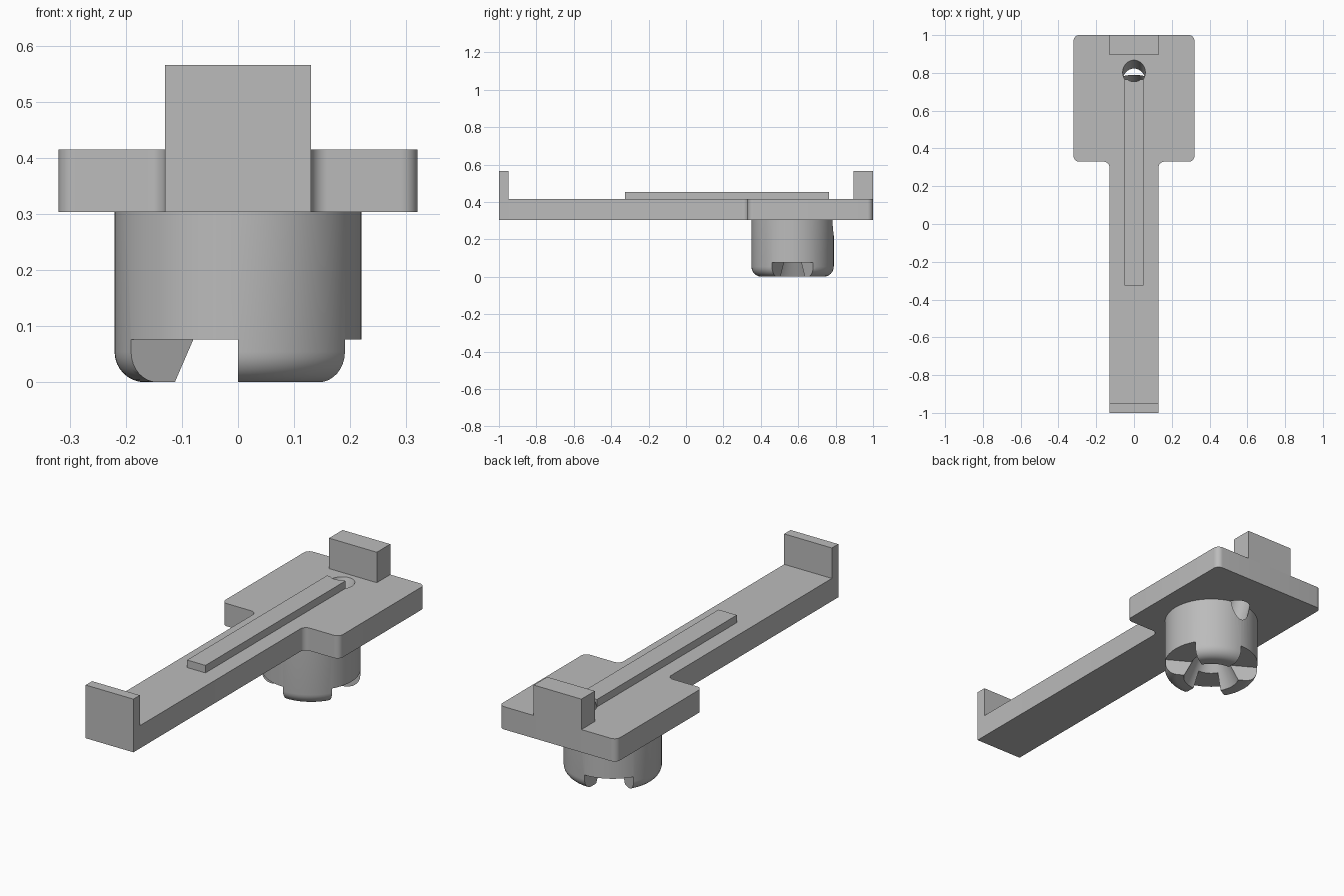
import bpy, bmesh, math
from mathutils import Vector, Matrix

if "Cube" in bpy.data.objects:
    bpy.data.objects.remove(bpy.data.objects["Cube"], do_unlink=True)

GREY = (0.5, 0.5, 0.5, 1)
grey = bpy.data.materials.new("plain_grey")
grey.use_nodes = True
grey.diffuse_color = GREY
grey.node_tree.nodes["Principled BSDF"].inputs["Base Color"].default_value = GREY

PLATE_Z, PLATE_TOP = 0.303, 0.415
KNOB_Y, KNOB_R, SLOT_Z = 0.57, 0.22, 0.076


def make_object(name, bm):
    bmesh.ops.recalc_face_normals(bm, faces=bm.faces[:])
    mesh = bpy.data.meshes.new(name)
    bm.to_mesh(mesh)
    bm.free()
    mesh.materials.append(grey)
    obj = bpy.data.objects.new(name, mesh)
    bpy.context.collection.objects.link(obj)
    return obj


def prism(name, outline, z0, z1):
    bm = bmesh.new()
    face = bm.faces.new([bm.verts.new((x, y, z0)) for x, y in outline])
    side = bmesh.ops.extrude_face_region(bm, geom=[face])["geom"]
    top = [v for v in side if isinstance(v, bmesh.types.BMVert)]
    bmesh.ops.translate(bm, verts=top, vec=(0, 0, z1 - z0))
    return make_object(name, bm)


def block(name, half_x, y0, y1, z0, z1):
    return prism(name, [(-half_x, y0), (half_x, y0), (half_x, y1), (-half_x, y1)], z0, z1)


def arc(cx, cy, r, start, end, steps=8):
    angles = [math.radians(start + (end - start) * i / steps) for i in range(steps + 1)]
    return [(cx + r * math.cos(a), cy + r * math.sin(a)) for a in angles]


def cut(obj, cutters):
    for cutter in cutters:
        mod = obj.modifiers.new("cut", 'BOOLEAN')
        mod.operation, mod.solver, mod.object = 'DIFFERENCE', 'EXACT', cutter
    bpy.context.view_layer.update()
    graph = bpy.context.evaluated_depsgraph_get()
    mesh = bpy.data.meshes.new_from_object(obj.evaluated_get(graph))
    obj.modifiers.clear()
    obj.data = mesh


def smooth(obj):
    obj.data.shade_smooth()
    obj.data.set_sharp_from_angle(angle=math.radians(30))


# Base plate: narrow handle widening into a rounded head
r = 0.03
right = [(0.13, -1)] + arc(0.13 + r, 0.33 - r, r, 180, 90)
right += arc(0.32 - r, 0.33 + r, r, -90, 0) + arc(0.32 - r, 1 - r, r, 0, 90)
left = [(-x, y) for x, y in reversed(right)]
base_plate = prism("base_plate", right + left, PLATE_Z, PLATE_TOP)

# Raised parts on the plate
block("front_lip", 0.13, -1, -0.95, PLATE_TOP, 0.565)
block("back_stop", 0.13, 0.895, 1, PLATE_TOP, 0.565)
center_rib = block("center_rib", 0.05, -0.325, 0.765, PLATE_TOP, 0.452)

# Knob: turned body with rounded lower rim and tapered recess
profile = [(0, PLATE_Z), (KNOB_R, PLATE_Z)]
profile += arc(KNOB_R - 0.054, 0.054, 0.054, 0, -90)
profile += [(0.13, 0), (0.065, 0.13), (0, 0.13)]
bm = bmesh.new()
verts = [bm.verts.new((x, KNOB_Y, z)) for x, z in profile]
edges = [bm.edges.new(pair) for pair in zip(verts, verts[1:])]
bmesh.ops.spin(bm, geom=verts + edges, cent=(0, KNOB_Y, 0), axis=(0, 0, 1),
               angle=math.tau, steps=72, use_duplicate=False)
bmesh.ops.remove_doubles(bm, verts=bm.verts[:], dist=0.0001)
knob = make_object("knob", bm)

# Three wedge slots leave three teeth
slots = []
for middle in (0, 120, 240):
    inner = arc(0, KNOB_Y, 0.05, middle - 30, middle + 30, 1)
    outer = arc(0, KNOB_Y, 0.4, middle + 30, middle - 30, 1)
    slots.append(prism("slot_cutter", inner + outer, -0.1, SLOT_Z))

# Slanted hole through the plate into the knob
slope = 0.4
top_z, end_z = 0.6, 0.12
start = Vector((0, 0.803 + slope * (top_z - PLATE_TOP), top_z))
end = Vector((0, 0.803 + slope * (end_z - PLATE_TOP), end_z))
axis = start - end
bm = bmesh.new()
bmesh.ops.create_cone(bm, cap_ends=True, segments=40, radius1=0.06, radius2=0.06,
                      depth=axis.length,
                      matrix=Matrix.Translation((start + end) / 2)
                      @ axis.to_track_quat('Z', 'Y').to_matrix().to_4x4())
hole = make_object("hole_cutter", bm)

cut(base_plate, [hole])
cut(center_rib, [hole])
cut(knob, slots + [hole])
for cutter in slots + [hole]:
    bpy.data.objects.remove(cutter, do_unlink=True)
for part in (base_plate, center_rib, knob):
    smooth(part)
